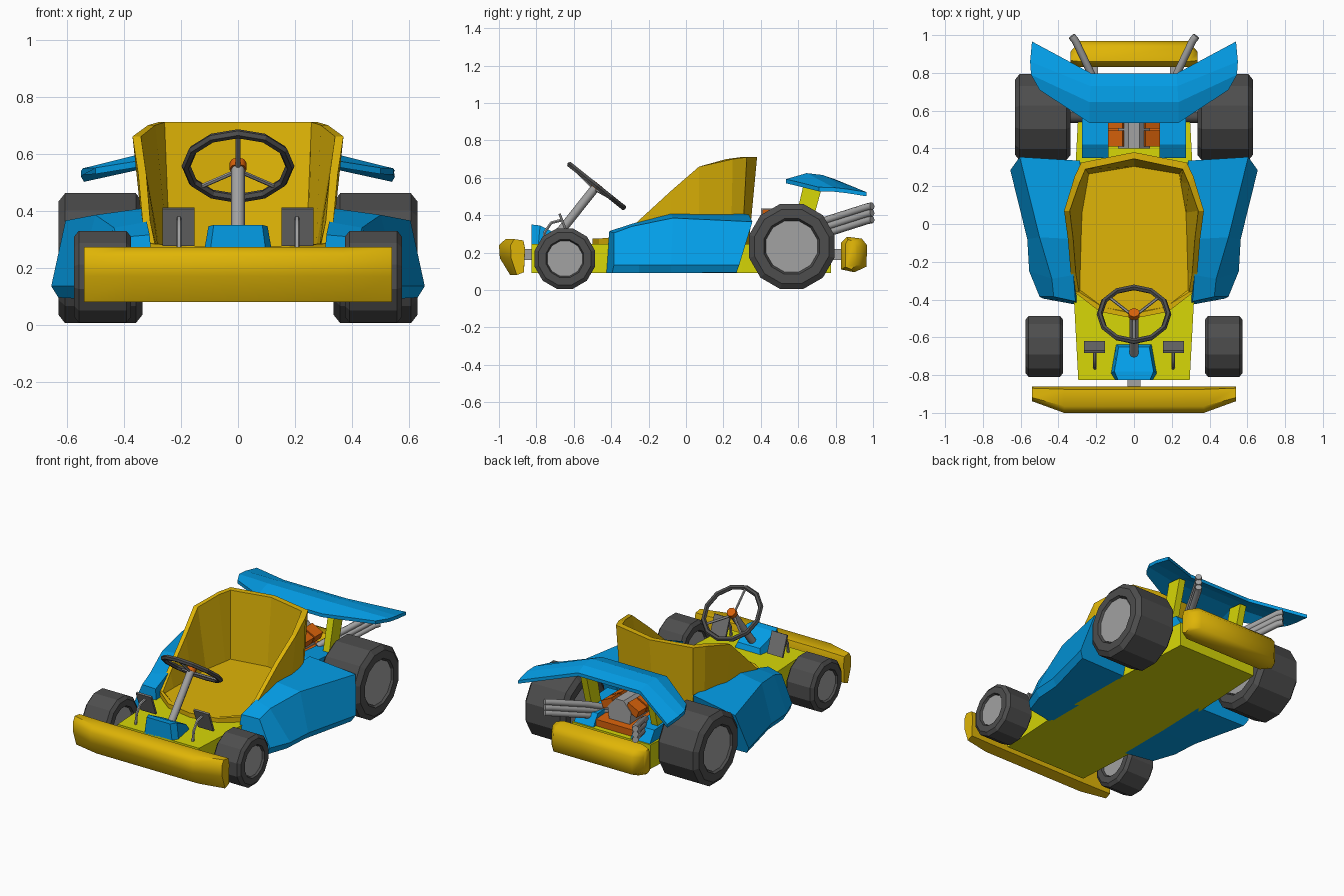
import bpy, bmesh
from math import sin, cos, pi
from mathutils import Vector

if "Cube" in bpy.data.objects:
    bpy.data.objects.remove(bpy.data.objects["Cube"])

def material(name, rgb):
    m = bpy.data.materials.new(name)
    m.diffuse_color = (*rgb, 1)
    m.use_nodes = True
    m.node_tree.nodes["Principled BSDF"].inputs["Base Color"].default_value = m.diffuse_color
    return m

GOLD = material("gold", (0.74, 0.46, 0.002))
BLUE = material("blue", (0.001, 0.34, 0.80))
LIME = material("lime", (0.68, 0.68, 0.002))
ORANGE = material("orange", (0.68, 0.12, 0.003))
RUBBER = material("rubber", (0.075, 0.075, 0.075))
STEEL = material("steel", (0.36, 0.36, 0.36))
DARK = material("dark_steel", (0.17, 0.17, 0.17))

def loft(name, rings, mat=None, mirror=False, smooth=False):
    """Skin a list of closed rings and cap both ends."""
    bm = bmesh.new()
    vs = [[bm.verts.new(p) for p in ring] for ring in rings]
    n = len(rings[0])
    for a, b in zip(vs, vs[1:]):
        for i in range(n):
            j = (i + 1) % n
            bm.faces.new((a[i], a[j], b[j], b[i]))
    bm.faces.new(vs[0][::-1])
    bm.faces.new(vs[-1])
    bmesh.ops.recalc_face_normals(bm, faces=bm.faces)
    me = bpy.data.meshes.new(name)
    bm.to_mesh(me)
    bm.free()
    ob = bpy.data.objects.new(name, me)
    bpy.context.collection.objects.link(ob)
    me.materials.append(mat or STEEL)
    if mirror:
        ob.modifiers.new("mirror", 'MIRROR')
    if smooth:
        bpy.ops.object.select_all(action='DESELECT')
        ob.select_set(True)
        bpy.context.view_layer.objects.active = ob
        bpy.ops.object.shade_smooth_by_angle(angle=0.9)
    return ob

def slab(name, profile, x0, x1, mat=None, mirror=False):
    """Extrude a (y, z) profile along x."""
    return loft(name, [[(x, y, z) for y, z in profile] for x in (x0, x1)], mat, mirror)

def tube(name, pts, r, mat=None, n=8, mirror=False):
    pts = [Vector(p) for p in pts]
    rings = []
    for i, p in enumerate(pts):
        q = (pts[min(i + 1, len(pts) - 1)] - pts[max(i - 1, 0)]).to_track_quat('Z', 'Y')
        rings.append([p + q @ Vector((r * cos(2 * pi * k / n), r * sin(2 * pi * k / n), 0))
                      for k in range(n)])
    return loft(name, rings, mat, mirror, smooth=True)

def lathe_x(name, profile, y, z, mat=None, n=12):
    """Turn an (x, radius) profile about an x-directed axis, mirrored to both sides."""
    a = [2 * pi * (k + .5) / n for k in range(n)]
    return loft(name, [[(x, y + r * cos(t), z + r * sin(t)) for t in a] for x, r in profile],
                mat, mirror=True)

# Wheels: bevelled tyres with lighter hub discs
for name, x0, x1, y, z, R, h in (("front", .375, .575, -.648, .168, .167, .097),
                                 ("rear", .335, .63, .565, .233, .236, .142)):
    b = .1 * R
    lathe_x(name + "_tyres", [(x0 + .02, h), (x0, h * 1.08), (x0, R * .87), (x0 + b, R), (x1 - b, R),
                              (x1, R * .87), (x1, h * 1.08), (x1 - .02, h)], y, z, RUBBER)
    lathe_x(name + "_hubs", [(x0 + .012, h), (x1 - .012, h)], y, z)
tube("rear_axle", [(-.36, .565, .235), (.36, .565, .235)], .03, RUBBER)

# Chassis tray
plan = [(.295, -.825), (.32, -.36), (.31, .3), (.285, .775)]
plan = plan + [(-x, y) for x, y in reversed(plan)]
loft("chassis", [[(x, y, z) for x, y in plan] for z in (.09, .247)], LIME)

# Front bumper, bowed back at its ends
prof = [(-.965, .272), (-.875, .265), (-.86, .22), (-.87, .095), (-.94, .08), (-.995, .17), (-1, .24)]
def bowed(x, k):
    return [(x, -.862 + (y + .862) * k, z) for y, z in prof]
loft("front_bumper", [bowed(x, k) for x, k in ((-.54, .55), (-.37, 1), (.37, 1), (.54, .55))],
     GOLD, smooth=True)
slab("front_bumper_mount", [(-.88, .16), (-.88, .22), (-.8, .22), (-.8, .16)], -.035, .035)

# Rear bumper with chamfered ends
prof_r = [(.83, .255), (.86, .285), (.94, .275), (.968, .24), (.965, .125), (.9, .095), (.83, .11)]
def tapered(x, k):
    return [(x, .87 + (y - .87) * k, .19 + (z - .19) * (.7 + k * .3)) for y, z in prof_r]
loft("rear_bumper", [tapered(x, k) for x, k in ((-.335, .45), (-.285, 1), (.285, 1), (.335, .45))],
     GOLD, smooth=True)
slab("rear_bumper_mounts", [(.75, .16), (.75, .22), (.86, .22), (.86, .16)], .19, .24, mirror=True)

# Bucket seat: per station, top (x, y, z), outer foot (x, y), inner foot (x, y)
half = [((.28, .325, .71), (.26, .30), (.24, .265)),
        ((.315, .25, .70), (.30, .24), (.247, .22)),
        ((.37, .07, .66), (.325, .07), (.275, .06)),
        ((.35, -.08, .53), (.325, -.08), (.28, -.08)),
        ((.335, -.26, .365), (.325, -.26), (.285, -.26)),
        ((.317, -.36, .285), (.315, -.36), (.285, -.35)),
        ((.18, -.465, .275), (.18, -.465), (.17, -.44))]
flip = [((-t[0], t[1], t[2]), (-o[0], o[1]), (-i[0], i[1])) for t, o, i in reversed(half)]
seat = [((0, .38, .71), (0, .335), (0, .305))] + half + [((0, -.5, .275), (0, -.5), (0, -.47))] + flip
def inset(t):
    return (t[0] * .92, t[1] - .035 if t[1] > .2 else t[1] + (.025 if t[1] < -.4 else 0), t[2])
loft("seat", [[(*o, .235) for t, o, i in seat], [t for t, o, i in seat],
              [inset(t) for t, o, i in seat], [(*i, .272) for t, o, i in seat]], GOLD)

# Side pods: sections from back to front
loft("side_pods", [
    [(.28, .27, .09), (.63, .27, .095), (.655, .285, .135), (.605, .355, .365), (.285, .335, .405)],
    [(.29, -.08, .09), (.54, -.08, .09), (.565, -.08, .135), (.50, -.07, .385), (.32, -.08, .41)],
    [(.29, -.25, .09), (.53, -.25, .09), (.555, -.25, .135), (.435, -.29, .34), (.32, -.27, .36)],
    [(.29, -.43, .09), (.48, -.395, .09), (.50, -.385, .135), (.425, -.385, .305), (.31, -.41, .315)]],
    BLUE, mirror=True)

# Nose cowl around the column foot
loft("nose_cowl", [[(-w, y, .24), (w, y, .24), (w * .85, y2, h), (-w * .85, y2, h)]
                   for w, y, y2, h in ((.1, -.825, -.825, .35), (.122, -.79, -.78, .345),
                                       (.095, -.635, -.65, .28))], BLUE)

# Pedals on curved arms
slab("pedal_plates", [(-.62, .28), (-.67, .41), (-.682, .405), (-.632, .275)], .153, .264, DARK, True)
tube("pedal_arms", [(.207, -.765, .23), (.207, -.755, .31), (.207, -.72, .36), (.207, -.66, .375)],
     .009, n=6, mirror=True)

# Steering column, wheel and spokes
centre = Vector((0, -.478, .556))
axis = Vector((0, .235, .295)).normalized()
up = Vector((0, -axis.z, axis.y))
tube("steering_column", [centre - axis * .37, centre - axis * .01], .024)
tube("steering_hub", [centre - axis * .015, centre + axis * .015], .03, ORANGE)
bpy.ops.mesh.primitive_torus_add(major_segments=12, minor_segments=6, major_radius=.182,
                                 minor_radius=.016, location=centre,
                                 rotation=axis.to_track_quat('Z', 'Y').to_euler())
wheel = bpy.context.object
wheel.name = "steering_wheel"
wheel.data.materials.append(RUBBER)
for k, a in enumerate((pi / 2, pi * 1.23, pi * 1.77)):
    rim = centre + (Vector((1, 0, 0)) * cos(a) + up * sin(a)) * .18
    tube(f"steering_spoke_{k}", [centre - axis * .02, rim], .008, n=6)

# Engine deck and V engine
slab("engine_deck", [(.35, .24), (.35, .30), (.42, .34), (.72, .32), (.77, .24)], .135, .275, BLUE, True)
slab("engine_base", [(.41, .24), (.41, .31), (.74, .29), (.74, .24)], -.14, .14, ORANGE)
loft("engine_block", [[(-.07, y, .25), (.07, y, .25), (.085, y, .37), (.03, y, .435), (-.03, y, .435),
                       (-.085, y, .37)] for y in (.40, .69)])
for k, y in enumerate((.41, .505, .60)):
    loft(f"cylinder_heads_{k}", [[(.045, yy, .38), (.12, yy, .345), (.138, yy, .39), (.06, yy, .43)]
                                 for yy in (y, y + .085)], ORANGE, mirror=True)

# Exhaust pipes, three stacked each side
for k in range(3):
    d = .036 * (k - 1)
    tube(f"exhaust_pipes_{k}", [(.14, .62, .30 + d * .6), (.2, .74, .335 + d), (.31, .97, .408 + d),
                                (.33, .995, .413 + d)], .02, mirror=True)

# Wing and struts
slab("wing_struts", [(.55, .23), (.635, .59), (.735, .58), (.64, .23)], .215, .26, LIME, True)
def wing(x, chord):
    top = [(x * s, y, z) for s, y, z in chord]
    return top + [(a, b, c - .022) for a, b, c in reversed(top)]
root = [(.235, .535, .593), (.235, .645, .625), (.23, .73, .615), (.225, .797, .592)]
tip = [(.50, .71, .55), (.545, .79, .548), (.55, .86, .54), (.54, .966, .523)]
loft("wing", [wing(s, c) for s, c in ((-1, tip), (-1, root), (1, root), (1, tip))], BLUE)
